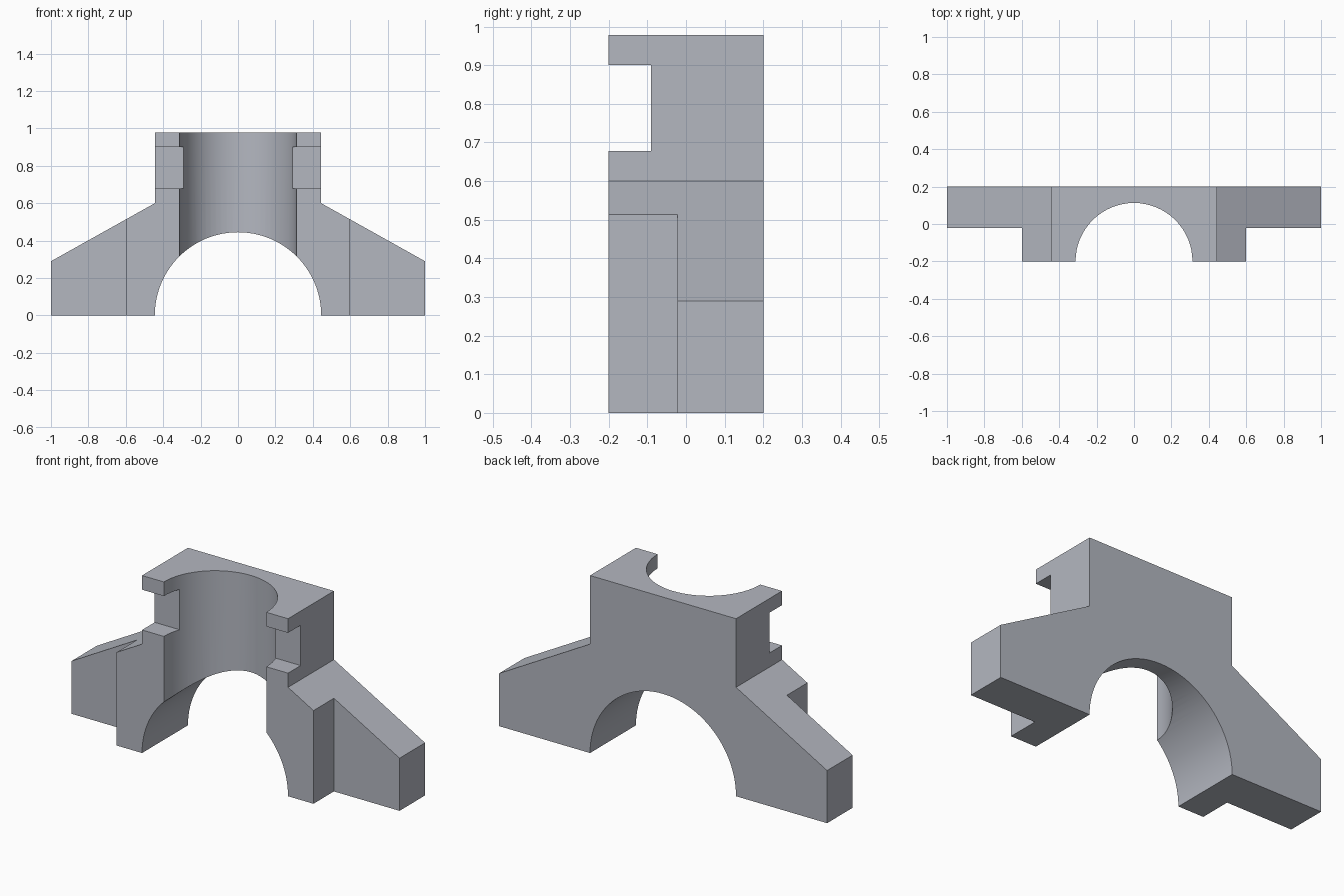
import bpy, bmesh
from math import sin, cos, pi

if "Cube" in bpy.data.objects:
    bpy.data.objects.remove(bpy.data.objects["Cube"])

ARCH_R, BORE_R = 0.445, 0.3125


def prism(name, profile, y0, y1):
    """Extrude an x-z outline from y0 to y1."""
    bm = bmesh.new()
    face = bm.faces.new([bm.verts.new((x, y0, z)) for x, z in profile])
    ext = bmesh.ops.extrude_face_region(bm, geom=[face])
    verts = [v for v in ext["geom"] if isinstance(v, bmesh.types.BMVert)]
    bmesh.ops.translate(bm, verts=verts, vec=(0, y1 - y0, 0))
    bmesh.ops.recalc_face_normals(bm, faces=bm.faces)
    mesh = bpy.data.meshes.new(name)
    bm.to_mesh(mesh)
    bm.free()
    obj = bpy.data.objects.new(name, mesh)
    bpy.context.collection.objects.link(obj)
    return obj


def box(name, x0, x1, y0, y1, z0, z1):
    return prism(name, [(x0, z0), (x1, z0), (x1, z1), (x0, z1)], y0, y1)


def cut(target, cutter):
    """Subtract the cutter, then discard it."""
    bpy.context.view_layer.objects.active = target
    mod = target.modifiers.new(cutter.name, "BOOLEAN")
    mod.operation, mod.solver, mod.object = "DIFFERENCE", "EXACT", cutter
    bpy.ops.object.modifier_apply(modifier=mod.name)
    bpy.data.objects.remove(cutter, do_unlink=True)


# Bracket silhouette with the arch along its underside
right = [(1, 0), (1, 0.29), (0.445, 0.6), (0.445, 0.978)]
left = [(-x, z) for x, z in reversed(right)]
arch = [(ARCH_R * cos(pi - pi * i / 48), ARCH_R * sin(pi * i / 48)) for i in range(49)]
arch[0], arch[-1] = (-ARCH_R, 0), (ARCH_R, 0)
bracket = prism("clamp_bracket", right + left + arch, -0.2, 0.2)

# Thinner outer feet
for s in (-1, 1):
    x0, x1 = sorted((s * 0.6, s * 1.2))
    cut(bracket, box("foot_cutter", x0, x1, -0.4, -0.022, -0.2, 0.8))

# Vertical half bore, open to the front
bpy.ops.mesh.primitive_cylinder_add(vertices=64, radius=BORE_R, depth=2, location=(0, -0.2, 0.5))
bore = bpy.context.object
bore.name = "bore_cutter"
cut(bracket, bore)

# Strap slot across the front of the tower
cut(bracket, box("slot_cutter", -0.6, 0.6, -0.4, -0.09, 0.678, 0.9))

# Blue-grey metal
metal = bpy.data.materials.new("blue_grey_metal")
metal.diffuse_color = (0.455, 0.475, 0.53, 1)
metal.use_nodes = True
metal.node_tree.nodes["Principled BSDF"].inputs["Base Color"].default_value = metal.diffuse_color
bracket.data.materials.clear()
bracket.data.materials.append(metal)

# Smooth curves, sharp edges
bpy.ops.object.select_all(action="DESELECT")
bracket.select_set(True)
bpy.context.view_layer.objects.active = bracket
bpy.ops.object.shade_smooth_by_angle(angle=pi / 9)
